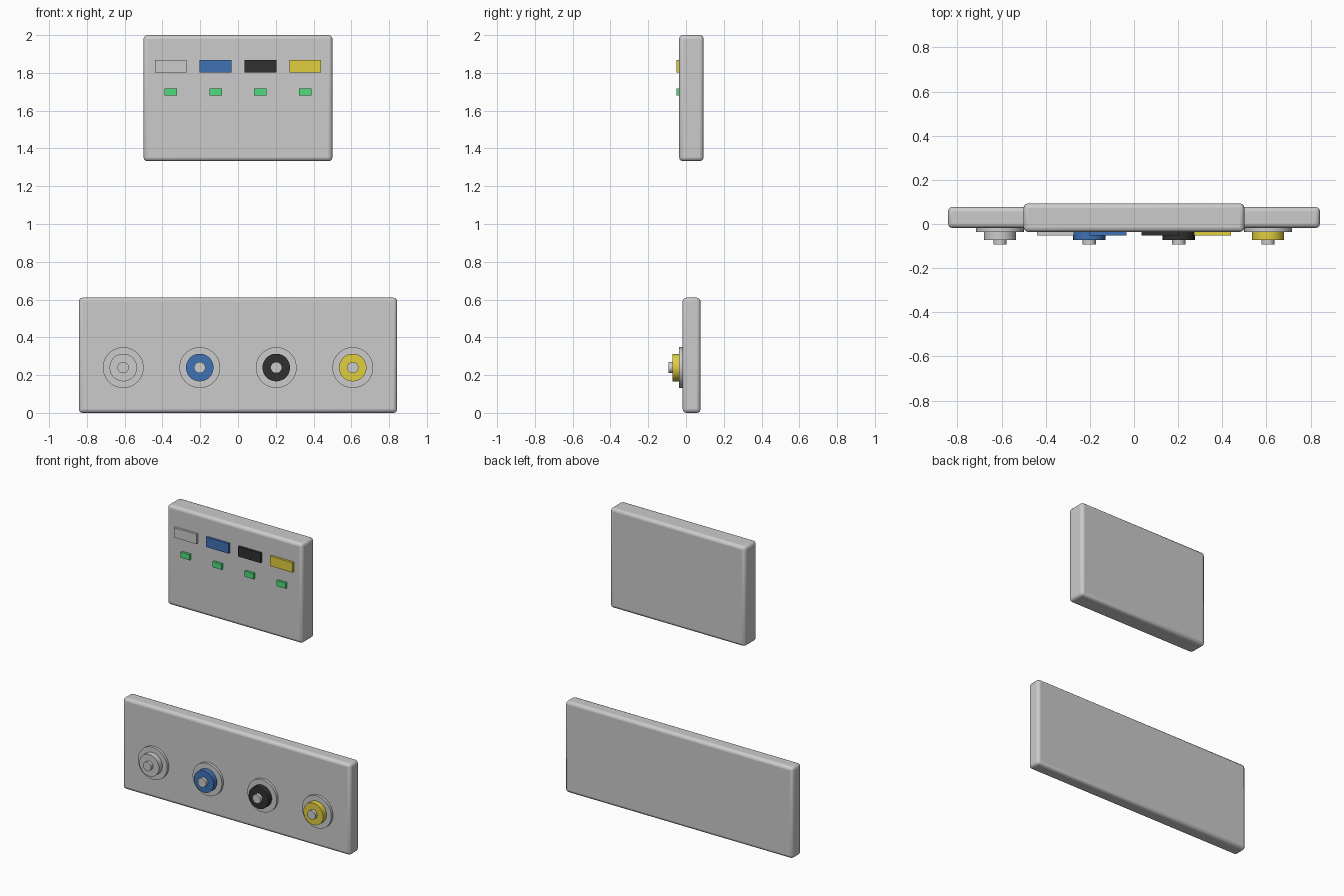
import bpy, math

if "Cube" in bpy.data.objects:
    bpy.data.objects.remove(bpy.data.objects["Cube"])

def material(name, rgb):
    m = bpy.data.materials.new(name)
    m.diffuse_color = (*rgb, 1)
    m.use_nodes = True
    m.node_tree.nodes["Principled BSDF"].inputs["Base Color"].default_value = m.diffuse_color
    return m

BLUE = material("blue", (0.05, 0.17, 0.46))
BLACK = material("black", (0.03, 0.03, 0.03))
YELLOW = material("yellow", (0.75, 0.62, 0.05))
GREEN = material("green", (0.08, 0.72, 0.2))

def finish(ob, name, mat):
    ob.name = name
    if mat:
        ob.data.materials.append(mat)
    return ob

def box(name, x, y0, y1, z0, z1, width, mat=None, bevel=0):
    bpy.ops.mesh.primitive_cube_add(size=1, location=(x, (y0 + y1) / 2, (z0 + z1) / 2))
    ob = bpy.context.object
    ob.scale = (width, y1 - y0, z1 - z0)
    bpy.ops.object.transform_apply(location=False, rotation=False, scale=True)
    if bevel:
        b = ob.modifiers.new("rounded_edges", 'BEVEL')
        b.width = bevel
        b.segments = 3
        bpy.ops.object.shade_smooth_by_angle(angle=math.radians(35))
    return finish(ob, name, mat)

def disc(name, x, z, y0, y1, radius, mat=None):
    bpy.ops.mesh.primitive_cylinder_add(vertices=48, radius=radius, depth=y1 - y0,
                                        location=(x, (y0 + y1) / 2, z),
                                        rotation=(math.pi / 2, 0, 0))
    ob = bpy.context.object
    bpy.ops.object.shade_smooth_by_angle(angle=math.radians(35))
    return finish(ob, name, mat)

# Wall plates
box("alarm_panel", 0, -0.036, 0.093, 1.333, 2.0, 1.0, bevel=0.02)
box("outlet_panel", 0, -0.018, 0.077, 0.0, 0.61, 1.685, bevel=0.02)

gases = [("oxygen", None), ("nitrous", BLUE), ("air", BLACK), ("vacuum", YELLOW)]
for i, (gas, mat) in enumerate(gases):
    # Alarm colour tag and status light
    x = (i - 1.5) * 0.237
    box(gas + "_tag", x, -0.051, -0.03, 1.802, 1.868, 0.168, mat)
    box(gas + "_light", x, -0.051, -0.03, 1.68, 1.718, 0.066, GREEN)
    # Outlet: flange, coloured ring, centre nozzle
    x = (i - 1.5) * 0.405
    disc(gas + "_flange", x, 0.24, -0.036, -0.01, 0.108)
    disc(gas + "_ring", x, 0.24, -0.072, -0.03, 0.073, mat)
    disc(gas + "_nozzle", x, 0.24, -0.093, -0.06, 0.03)
